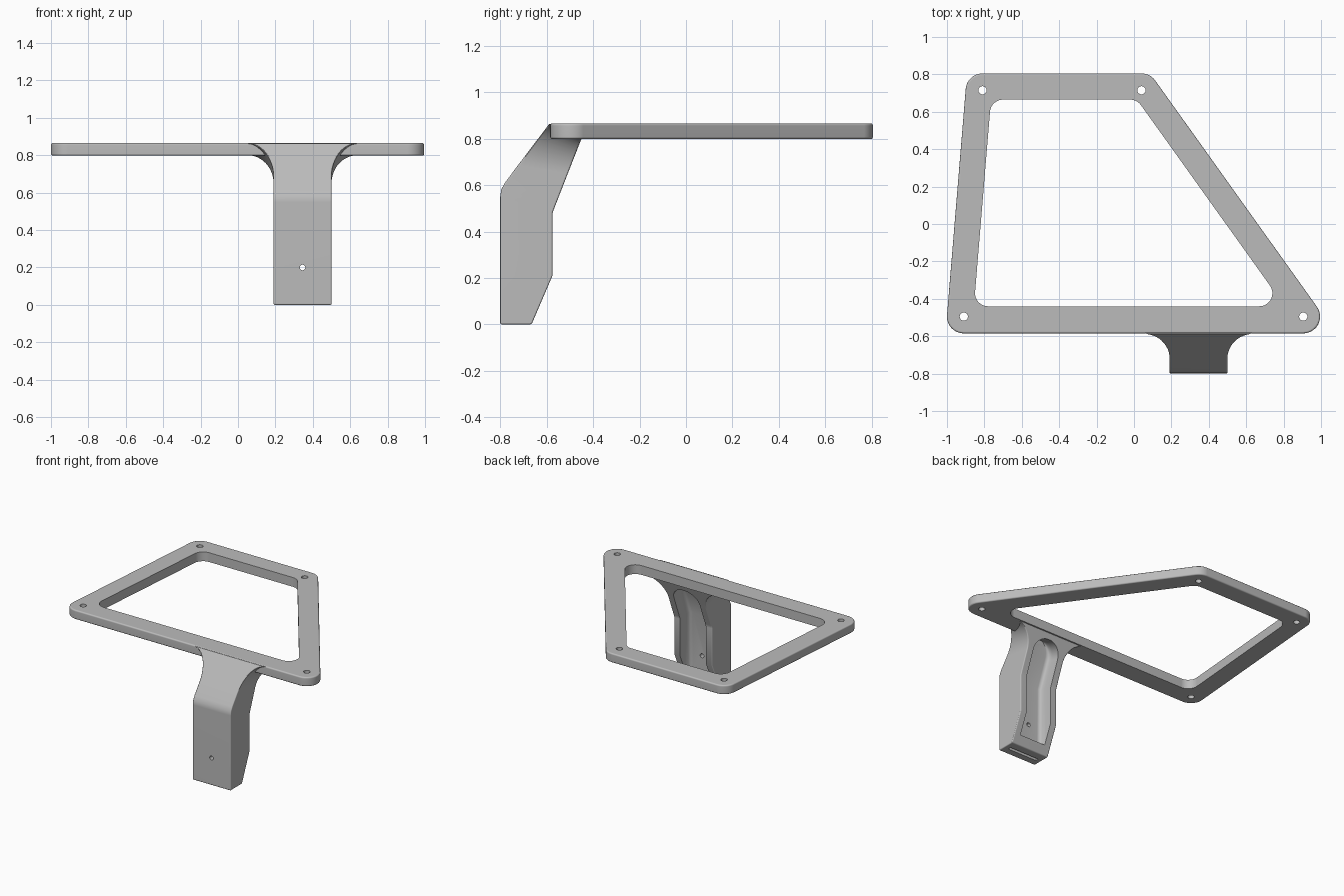
import bpy, bmesh, math
from mathutils import Vector

if "Cube" in bpy.data.objects:
    bpy.data.objects.remove(bpy.data.objects["Cube"])

grey = bpy.data.materials.new("matte_grey")
grey.use_nodes = True
grey.diffuse_color = (0.5, 0.5, 0.5, 1)
grey.node_tree.nodes["Principled BSDF"].inputs["Base Color"].default_value = (0.5, 0.5, 0.5, 1)

LEG_X = 0.345
Z0, Z1 = 0.798, 0.866


def skin(name, rings):
    """Closed solid through a list of equally long point rings."""
    bm = bmesh.new()
    loops = [[bm.verts.new(p) for p in ring] for ring in rings]
    n = len(loops[0])
    for a, b in zip(loops, loops[1:]):
        for i in range(n):
            j = (i + 1) % n
            bm.faces.new((a[i], a[j], b[j], b[i]))
    bm.faces.new(loops[0][::-1])
    bm.faces.new(loops[-1])
    bmesh.ops.recalc_face_normals(bm, faces=bm.faces)
    mesh = bpy.data.meshes.new(name)
    bm.to_mesh(mesh)
    bm.free()
    mesh.materials.append(grey)
    ob = bpy.data.objects.new(name, mesh)
    bpy.context.collection.objects.link(ob)
    return ob


def activate(ob):
    bpy.ops.object.select_all(action="DESELECT")
    ob.select_set(True)
    bpy.context.view_layer.objects.active = ob


def bevel(ob, width):
    activate(ob)
    m = ob.modifiers.new("soft_edges", "BEVEL")
    m.width, m.segments, m.limit_method = width, 3, "ANGLE"
    m.angle_limit = math.radians(40)
    m.use_clamp_overlap = False
    bpy.ops.object.modifier_apply(modifier=m.name)


def cut(ob, cutter):
    activate(ob)
    m = ob.modifiers.new("cut", "BOOLEAN")
    m.operation, m.solver, m.object = "DIFFERENCE", "EXACT", cutter
    bpy.ops.object.modifier_apply(modifier=m.name)
    bpy.data.objects.remove(cutter)


def rounded_outline(centres, r, steps=10):
    """Outline around circles of radius r at counter-clockwise centres."""
    pts = []
    for i, c in enumerate(centres):
        c = Vector(c)
        d0 = c - Vector(centres[i - 1])
        d1 = Vector(centres[(i + 1) % len(centres)]) - c
        a0 = math.atan2(-d0.x, d0.y)
        turn = (math.atan2(-d1.x, d1.y) - a0) % math.tau
        for k in range(steps + 1):
            a = a0 + turn * k / steps
            pts.append((c.x + r * math.cos(a), c.y + r * math.sin(a)))
    return pts


def slab(name, outline, z0, z1):
    return skin(name, [[(x, y, z) for x, y in outline] for z in (z0, z1)])


def circle(x, y, r, n=24):
    return [(x + r * math.cos(math.tau * i / n), y + r * math.sin(math.tau * i / n)) for i in range(n)]


def loft(name, rows, section):
    """Rows are (front point, back point, half width); section holds (across, depth)."""
    rings = []
    for f, b, w in rows:
        rings.append([(LEG_X + u * w, *Vector(f).lerp(Vector(b), v)) for u, v in section])
    return skin(name, rings)


# Flat four-sided frame with rounded corners and mounting holes
corners = [(-0.91, -0.495), (0.905, -0.495), (0.04, 0.715), (-0.81, 0.715)]
opening = [(-0.78, -0.37), (0.67, -0.37), (-0.02, 0.595), (-0.70, 0.595)]
frame = slab("frame", rounded_outline(corners, 0.09), Z0, Z1)
bevel(frame, 0.01)
cut(frame, slab("opening_cutter", rounded_outline(opening, 0.07), 0.7, 1))
for x, y in corners:
    cut(frame, slab("hole_cutter", circle(x, y, 0.022), 0.7, 1))

# Bent leg that flares out into the frame
rows = [
    ((-0.80, 0), (-0.665, 0), 0.155),
    ((-0.80, 0.21), (-0.575, 0.21), 0.155),
    ((-0.80, 0.55), (-0.575, 0.48), 0.155),
    ((-0.796, 0.58), (-0.566, 0.504), 0.155),
    ((-0.78, 0.61), (-0.555, 0.532), 0.155),
]
lo_f, hi_f = Vector((-0.724, 0.685)), Vector((-0.588, Z1 - 0.001))
lo_b, hi_b = Vector((-0.509, 0.65)), Vector((-0.45, 0.80))
for k in range(13):
    a = math.pi / 2 * k / 12
    s = math.sin(a)
    rows.append((lo_f.lerp(hi_f, s), lo_b.lerp(hi_b, s), 0.155 + 0.145 * (1 - math.cos(a))))
leg = loft("leg", rows, [(-1, 0), (1, 0), (1, 1), (-1, 1)])
bevel(leg, 0.007)

# Channel hollowed into the back of the leg, with an arched upper end
half = 0.105
rows = [((-0.68, 0.065), (-0.5, 0.065), half), ((-0.675, 0.50), (-0.525, 0.47), half)]
lo_f, hi_f = Vector(rows[1][0]), Vector((-0.559, 0.796))
lo_b, hi_b = Vector(rows[1][1]), Vector((-0.42, 0.742))
for k in range(9):
    a = math.radians(80) * k / 8
    t = 0.66 + 0.34 * math.sin(a)
    rows.append((lo_f.lerp(hi_f, t), lo_b.lerp(hi_b, t), half * math.cos(a)))
side = [(1, 1), (1, 0.25), (0.93, 0.1), (0.85, 0.04), (0.7, 0)]
cut(leg, loft("channel_cutter", rows, side + [(-u, v) for u, v in side[::-1]]))

# Screw hole through the front wall and thin slot in the foot
ring = circle(LEG_X, 0.2, 0.015)
cut(leg, skin("screw_cutter", [[(x, y, z) for x, z in ring] for y in (-0.9, -0.6)]))
slot = [(LEG_X + u * 0.12, -0.735 + v * 0.012) for u, v in [(-1, -1), (1, -1), (1, 1), (-1, 1)]]
cut(leg, slab("slot_cutter", slot, -0.1, 0.05))

# Smooth rounded edges while the large faces stay flat
for ob in (frame, leg):
    activate(ob)
    bpy.ops.object.shade_smooth_by_angle(angle=math.radians(32))
    flat = ob.modifiers.new("flat_faces", "WEIGHTED_NORMAL")
    flat.keep_sharp = True
